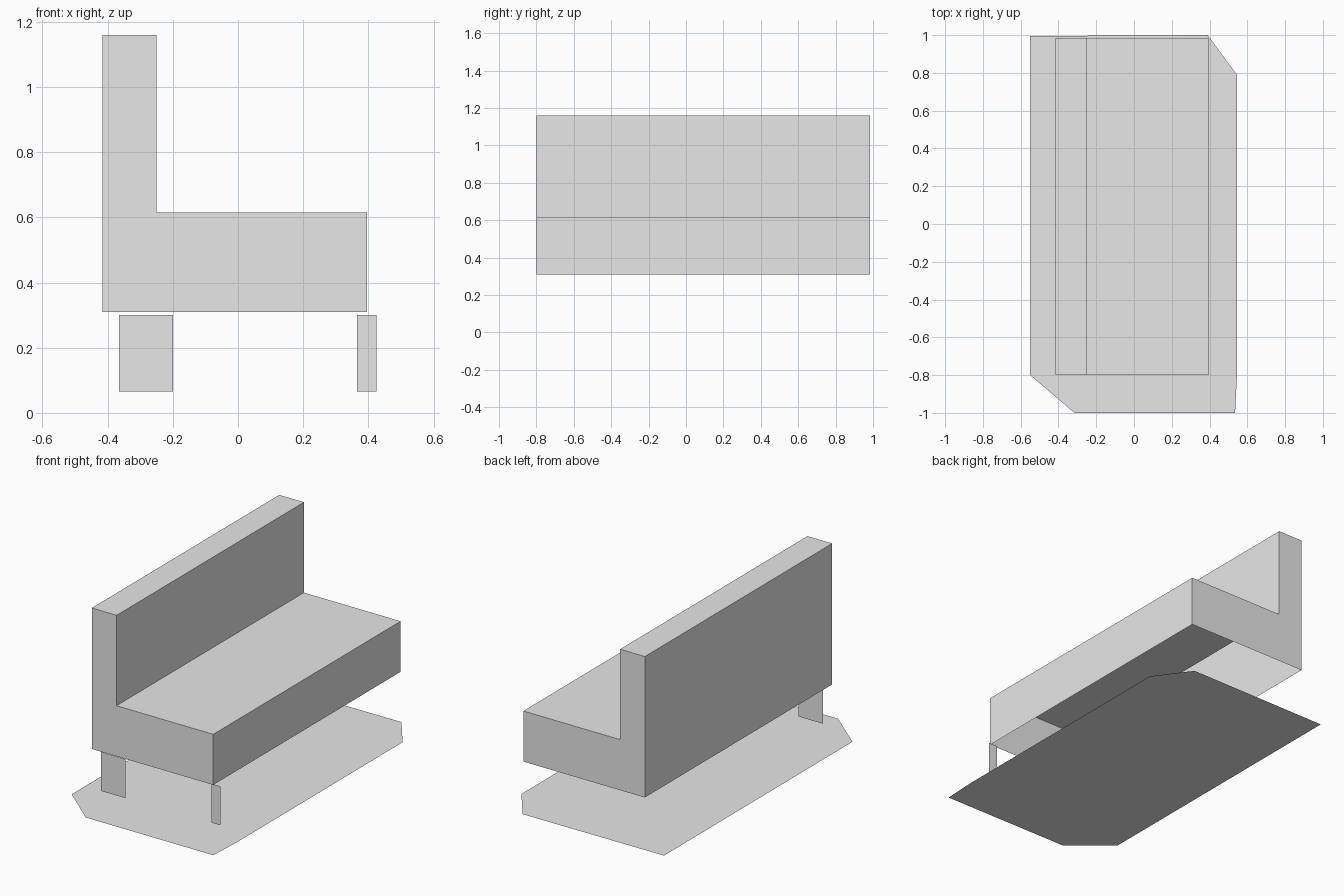
import bpy
import bmesh
from mathutils import Vector

cube = bpy.data.objects.get("Cube")
if cube:
    bpy.data.objects.remove(cube, do_unlink=True)

# Single plain grey finish
grey = bpy.data.materials.new("light_grey")
grey.use_nodes = True
colour = (0.8, 0.8, 0.8, 1)
grey.diffuse_color = colour
grey.node_tree.nodes["Principled BSDF"].inputs["Base Color"].default_value = colour


def make_object(name, bm):
    mesh = bpy.data.meshes.new(name)
    bm.to_mesh(mesh)
    bm.free()
    mesh.materials.append(grey)
    obj = bpy.data.objects.new(name, mesh)
    bpy.context.collection.objects.link(obj)
    return obj


def sheet(name, points):
    """One flat polygon."""
    bm = bmesh.new()
    bm.faces.new([bm.verts.new(p) for p in points])
    return make_object(name, bm)


# Bench body: L-shaped profile extruded along y, hollow and open underneath
y_front, y_back = -0.8, 0.985
base_z, seat_z, top_z = 0.31, 0.615, 1.16
profile = [(-0.415, base_z), (0.395, base_z), (0.395, seat_z),
           (-0.25, seat_z), (-0.25, top_z), (-0.415, top_z)]
bm = bmesh.new()
end = bm.faces.new([bm.verts.new((x, y_front, z)) for x, z in profile])
extruded = bmesh.ops.extrude_face_region(bm, geom=[end], use_keep_orig=True)
moved = [v for v in extruded["geom"] if isinstance(v, bmesh.types.BMVert)]
bmesh.ops.translate(bm, verts=moved, vec=Vector((0, y_back - y_front, 0)))
bmesh.ops.recalc_face_normals(bm, faces=bm.faces[:])
underside = [f for f in bm.faces if all(abs(v.co.z - base_z) < 0.001 for v in f.verts)]
bmesh.ops.delete(bm, geom=underside, context="FACES_ONLY")
make_object("bench_body", bm)

# Thin leg panels below the front end
for name, x0, x1, y in (("wide_leg", -0.365, -0.2, -0.785),
                        ("narrow_leg", 0.365, 0.425, -0.775)):
    sheet(name, [(x0, y, 0.065), (x1, y, 0.065), (x1, y, 0.3), (x0, y, 0.3)])

# Floor sheet with clipped corners
outline = [(-0.315, -1), (0.535, -1), (0.545, -0.8), (0.545, 0.79),
           (0.39, 1), (-0.55, 0.995), (-0.55, -0.8)]
sheet("floor_sheet", [(x, y, 0) for x, y in outline])
